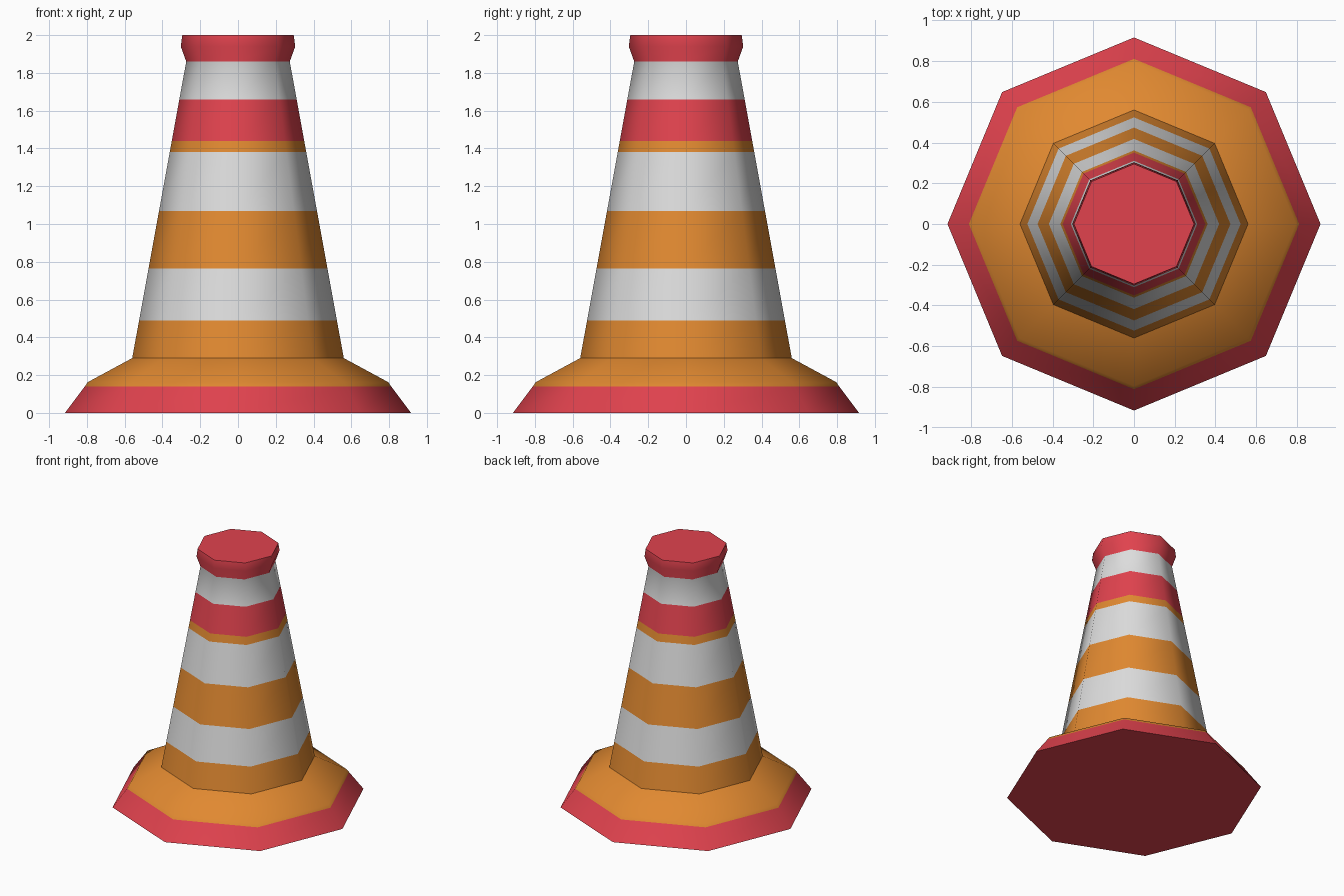
import bpy, bmesh, math

if "Cube" in bpy.data.objects:
    bpy.data.objects.remove(bpy.data.objects["Cube"])

SIDES = 8

def material(name, rgb):
    m = bpy.data.materials.new(name)
    m.diffuse_color = (*rgb, 1)
    m.use_nodes = True
    m.node_tree.nodes["Principled BSDF"].inputs["Base Color"].default_value = m.diffuse_color
    return m

RED, ORANGE, WHITE = 0, 1, 2
mats = [material("red", (0.75, 0.055, 0.076)),
        material("orange", (0.75, 0.25, 0.03)),
        material("white", (0.72, 0.72, 0.72))]

# Profile rings: radius, height, colour of the band above the ring
def cone_radius(z):
    return 0.56 + (0.274 - 0.56) * (z - 0.29) / (1.86 - 0.29)

stripes = [(0.29, ORANGE), (0.49, WHITE), (0.765, ORANGE), (1.07, WHITE),
           (1.38, ORANGE), (1.44, RED), (1.66, WHITE), (1.86, RED)]
profile = [(0.916, 0, RED), (0.811, 0.14, ORANGE), (0.795, 0.163, ORANGE)]
profile += [(cone_radius(z), z, c) for z, c in stripes]
profile += [(0.303, 1.94, RED), (0.295, 2.0, RED)]

# Traffic cone: stacked octagonal rings, closed at both ends
bm = bmesh.new()
rings = []
for r, z, _ in profile:
    rings.append([bm.verts.new((r * math.cos(a), r * math.sin(a), z))
                  for a in (2 * math.pi * i / SIDES for i in range(SIDES))])
for k in range(len(rings) - 1):
    lo, hi = rings[k], rings[k + 1]
    for i in range(SIDES):
        j = (i + 1) % SIDES
        bm.faces.new((lo[i], lo[j], hi[j], hi[i])).material_index = profile[k][2]
bm.faces.new(rings[0][::-1]).material_index = RED
bm.faces.new(rings[-1]).material_index = RED

mesh = bpy.data.meshes.new("traffic_cone")
bm.to_mesh(mesh)
bm.free()
for m in mats:
    mesh.materials.append(m)
cone = bpy.data.objects.new("traffic_cone", mesh)
bpy.context.collection.objects.link(cone)

# Smooth around the body, sharp at the base crease and the caps
bpy.context.view_layer.objects.active = cone
cone.select_set(True)
bpy.ops.object.shade_smooth_by_angle(angle=math.radians(47))
